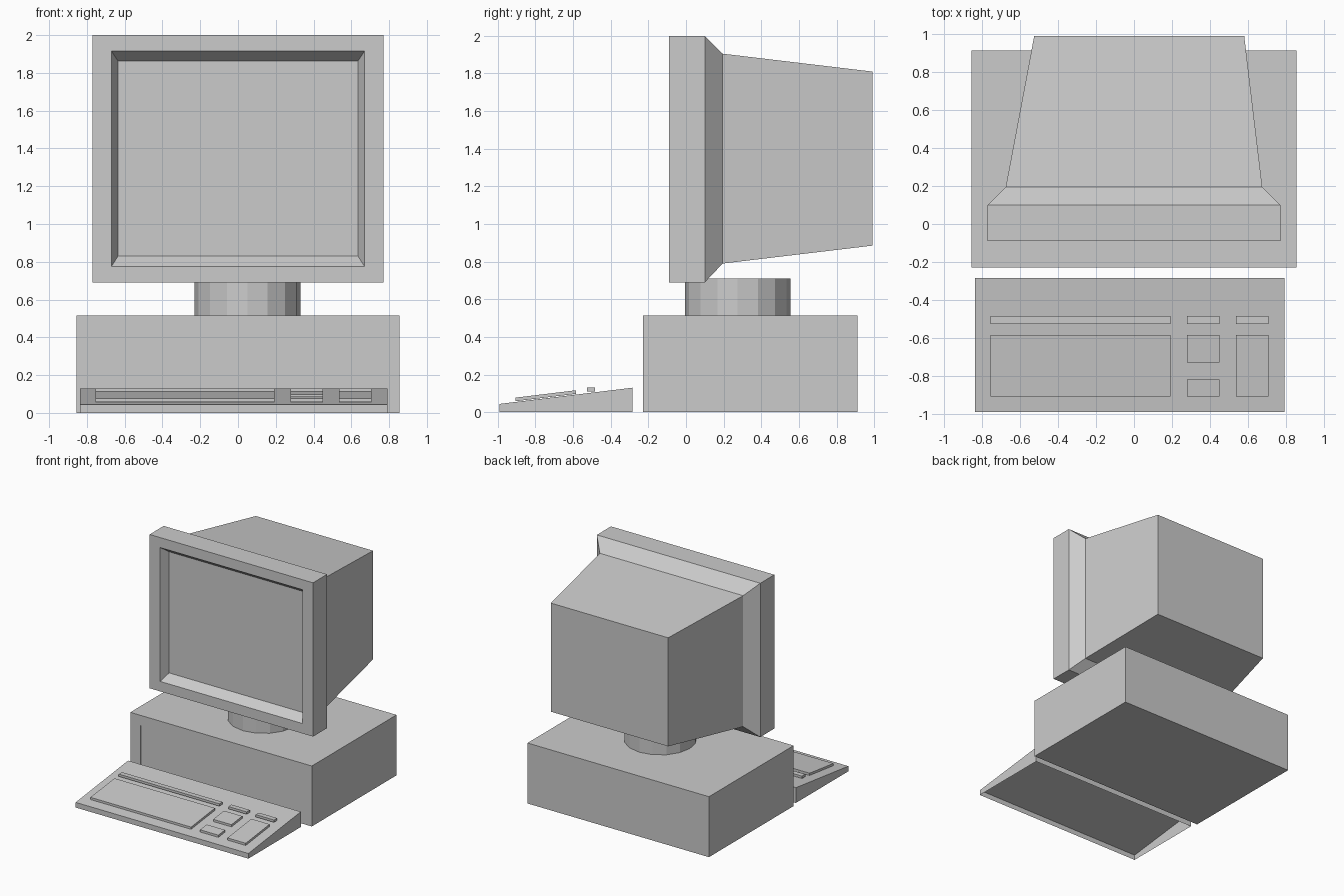
import bpy, bmesh

if "Cube" in bpy.data.objects:
    bpy.data.objects.remove(bpy.data.objects["Cube"])


def finish(name, bm):
    bmesh.ops.recalc_face_normals(bm, faces=bm.faces[:])
    mesh = bpy.data.meshes.new(name)
    bm.to_mesh(mesh)
    bm.free()
    obj = bpy.data.objects.new(name, mesh)
    bpy.context.collection.objects.link(obj)
    return obj


def loft(name, rings):
    """Skin rectangles (y, x0, x1, z0, z1) along y and cap both ends."""
    bm = bmesh.new()
    loops = [[bm.verts.new(p) for p in ((x0, y, z0), (x1, y, z0), (x1, y, z1), (x0, y, z1))]
             for y, x0, x1, z0, z1 in rings]
    for a, b in zip(loops, loops[1:]):
        for i in range(4):
            j = (i + 1) % 4
            bm.faces.new((a[i], a[j], b[j], b[i]))
    bm.faces.new(loops[0])
    bm.faces.new(loops[-1])
    return finish(name, bm)


def extrude_x(name, profile, x0, x1, open_bottom=False):
    """Extrude a (y, z) profile along x; its last edge is the underside."""
    bm = bmesh.new()
    a = [bm.verts.new((x0, y, z)) for y, z in profile]
    b = [bm.verts.new((x1, y, z)) for y, z in profile]
    bm.faces.new(a)
    bm.faces.new(b)
    n = len(profile)
    for i in range(n - 1 if open_bottom else n):
        j = (i + 1) % n
        bm.faces.new((a[i], a[j], b[j], b[i]))
    return finish(name, bm)


# Monitor: recessed screen, bezel, shoulder and tapered back
loft("monitor", [
    (-0.02, -0.635, 0.635, 0.83, 1.862),
    (-0.09, -0.67, 0.67, 0.775, 1.915),
    (-0.09, -0.77, 0.77, 0.69, 2.0),
    (0.10, -0.77, 0.77, 0.69, 2.0),
    (0.195, -0.675, 0.675, 0.79, 1.905),
    (0.99, -0.525, 0.58, 0.885, 1.81),
])

# Swivel neck
bpy.ops.mesh.primitive_cylinder_add(vertices=16, radius=0.28, depth=0.20,
                                    location=(0.05, 0.275, 0.61))
bpy.context.object.name = "monitor_neck"

# Computer case with a shallow inset front panel
loft("computer_case", [
    (-0.224, -0.757, 0.752, 0.085, 0.43),
    (-0.228, -0.757, 0.752, 0.085, 0.43),
    (-0.228, -0.855, 0.855, 0.0, 0.515),
    (0.912, -0.855, 0.855, 0.0, 0.515),
])

# Keyboard wedge, hollow underneath
extrude_x("keyboard_body", [(-0.99, 0), (-0.99, 0.044), (-0.284, 0.13), (-0.284, 0)],
          -0.837, 0.791, open_bottom=True)


def surface(y):
    return 0.044 + (y + 0.99) * 0.086 / 0.706


# Key blocks lying parallel to the sloped top
for name, x0, x1, y0, y1 in [
    ("main_keys", -0.755, 0.193, -0.907, -0.585),
    ("edit_keys", 0.278, 0.45, -0.73, -0.585),
    ("arrow_keys", 0.278, 0.45, -0.907, -0.818),
    ("number_keys", 0.536, 0.708, -0.907, -0.585),
]:
    extrude_x(name, [(y0, surface(y0) + 0.004), (y0, surface(y0) + 0.023),
                     (y1, surface(y1) + 0.023), (y1, surface(y1) + 0.004)], x0, x1)

# Level strips along the upper row
for name, x0, x1 in [("function_keys", -0.755, 0.193), ("system_keys", 0.278, 0.45),
                     ("indicator_strip", 0.536, 0.708)]:
    extrude_x(name, [(-0.527, 0.11), (-0.527, 0.13), (-0.484, 0.13), (-0.484, 0.11)], x0, x1)
